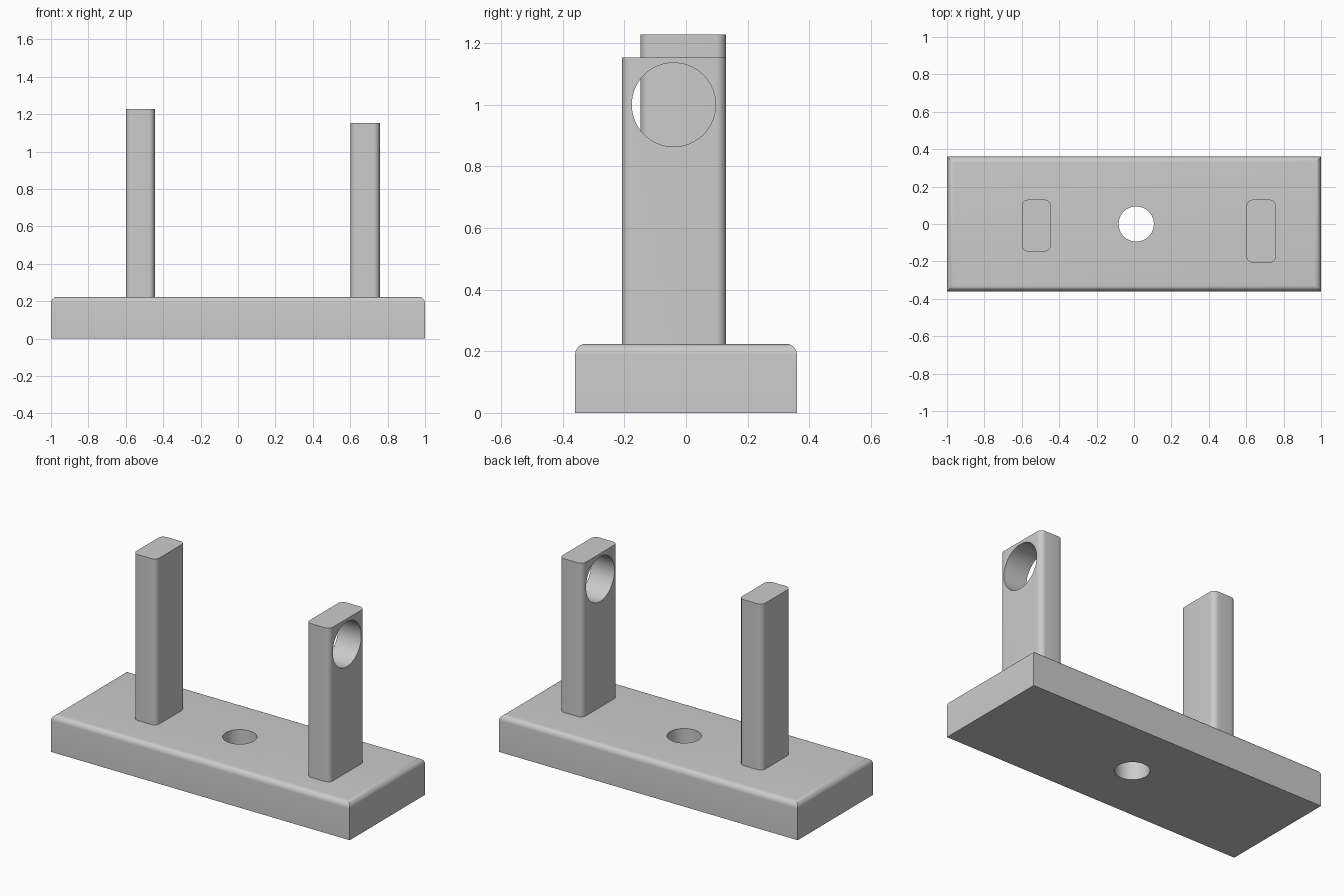
import bpy, bmesh, math
from mathutils import Matrix, Vector

cube = bpy.data.objects.get("Cube")
if cube:
    bpy.data.objects.remove(cube, do_unlink=True)

# Single grey material
grey = bpy.data.materials.new("light grey")
grey.use_nodes = True
GREY = (0.6, 0.6, 0.6, 1)
grey.diffuse_color = GREY
grey.node_tree.nodes["Principled BSDF"].inputs["Base Color"].default_value = GREY


def add_object(name, bm):
    mesh = bpy.data.meshes.new(name)
    bm.to_mesh(mesh)
    bm.free()
    mesh.materials.append(grey)
    obj = bpy.data.objects.new(name, mesh)
    bpy.context.collection.objects.link(obj)
    return obj


def rounded_box(name, low, high, radius, pick_edge):
    """Box between two corners, rounding only the edges chosen by pick_edge."""
    low, high = Vector(low), Vector(high)
    bm = bmesh.new()
    bmesh.ops.create_cube(bm, size=1)
    bmesh.ops.scale(bm, vec=high - low, verts=bm.verts)
    bmesh.ops.translate(bm, vec=(low + high) / 2, verts=bm.verts)
    edges = [e for e in bm.edges if pick_edge(*(v.co for v in e.verts), high)]
    bmesh.ops.bevel(bm, geom=edges, offset=radius, segments=8, profile=0.5,
                    affect='EDGES', clamp_overlap=True)
    return add_object(name, bm)


def drill(obj, centre, radius, depth, axis):
    """Cut a round through hole along the given axis."""
    bm = bmesh.new()
    turn = Vector((0, 0, 1)).rotation_difference(Vector(axis)).to_matrix().to_4x4()
    bmesh.ops.create_cone(bm, cap_ends=True, segments=64, radius1=radius,
                          radius2=radius, depth=depth,
                          matrix=Matrix.Translation(centre) @ turn)
    cutter = add_object(obj.name + "_hole_cutter", bm)
    mod = obj.modifiers.new("hole", 'BOOLEAN')
    mod.operation = 'DIFFERENCE'
    mod.solver = 'EXACT'
    mod.object = cutter
    bpy.ops.object.select_all(action='DESELECT')
    bpy.context.view_layer.objects.active = obj
    obj.select_set(True)
    bpy.ops.object.modifier_apply(modifier=mod.name)
    bpy.data.objects.remove(cutter, do_unlink=True)


def top_edge(a, b, high):
    return min(a.z, b.z) > high.z - 0.001


def upright_edge(a, b, high):
    return abs(a.z - b.z) > 0.01


# Base plate with rounded top rim and central hole
base = rounded_box("base_plate", (-1, -0.36, 0), (1, 0.36, 0.224), 0.035, top_edge)
drill(base, (0.012, 0, 0.1), 0.094, 1, (0, 0, 1))

# Two upright posts, standing on the plate
solid_post = rounded_box("solid_post", (-0.6, -0.147, 0.224), (-0.445, 0.13, 1.228),
                         0.033, upright_edge)
holed_post = rounded_box("holed_post", (0.602, -0.207, 0.224), (0.758, 0.13, 1.154),
                         0.033, upright_edge)
drill(holed_post, (0.68, -0.04, 1.0), 0.136, 0.5, (1, 0, 0))

# Smooth rounded faces, sharp corners elsewhere
bpy.ops.object.select_all(action='DESELECT')
for part in (base, solid_post, holed_post):
    part.select_set(True)
bpy.context.view_layer.objects.active = base
bpy.ops.object.shade_smooth_by_angle(angle=math.radians(30))
